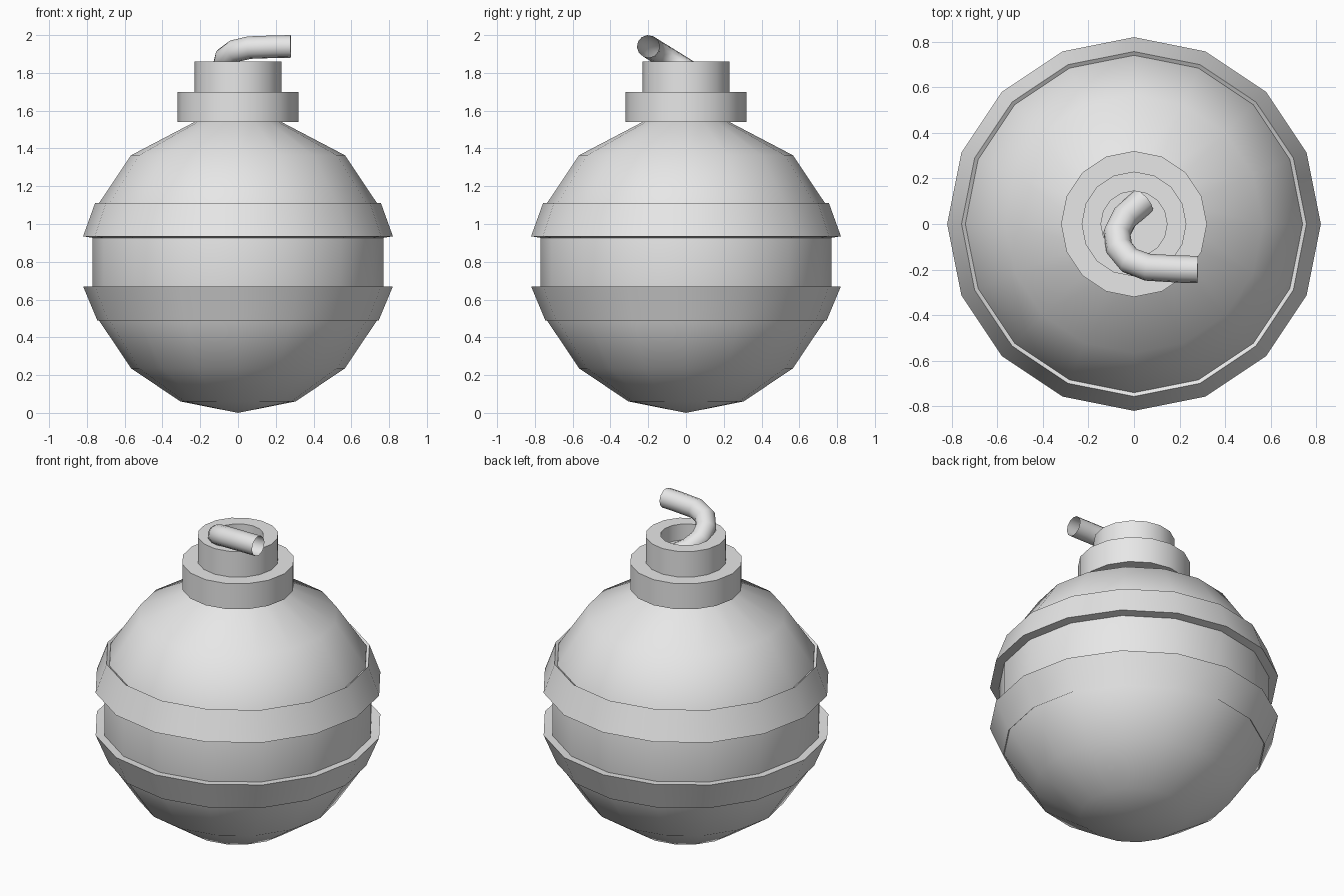
import bpy
import bmesh
from math import cos, sin, pi, radians

SIDES = 16

cube = bpy.data.objects.get("Cube")
if cube:
    bpy.data.objects.remove(cube, do_unlink=True)

grey = bpy.data.materials.new("light_grey")
grey.use_nodes = True
colour = (0.8, 0.8, 0.8, 1)
grey.diffuse_color = colour
grey.node_tree.nodes["Principled BSDF"].inputs["Base Color"].default_value = colour


def finish(obj, angle):
    """Smooth the part and keep its hard edges."""
    bpy.ops.object.select_all(action="DESELECT")
    obj.select_set(True)
    bpy.context.view_layer.objects.active = obj
    bpy.ops.object.shade_smooth_by_angle(angle=radians(angle))


def lathe(name, profile, closed=False, angle=35):
    """Spin a (radius, height) profile, listed bottom to top on the outside."""
    bm = bmesh.new()
    rings = []
    for r, z in profile:
        turn = [2 * pi * i / SIDES for i in range(SIDES)]
        rings.append([bm.verts.new((r * cos(a), r * sin(a), z)) for a in turn])
    pairs = list(zip(rings, rings[1:]))
    if closed:
        pairs.append((rings[-1], rings[0]))
    for low, high in pairs:
        for i in range(SIDES):
            j = (i + 1) % SIDES
            bm.faces.new((low[i], low[j], high[j], high[i]))
    bmesh.ops.remove_doubles(bm, verts=bm.verts, dist=0.0001)
    mesh = bpy.data.meshes.new(name)
    bm.to_mesh(mesh)
    bm.free()
    mesh.materials.append(grey)
    obj = bpy.data.objects.new(name, mesh)
    bpy.context.collection.objects.link(obj)
    finish(obj, angle)
    return obj


# Round shell with a straight recessed waist
lathe("body", [(0, 0), (0.306, 0.061), (0.566, 0.236), (0.739, 0.494),
               (0.77, 0.65), (0.77, 0.95), (0.739, 1.106),
               (0.566, 1.364), (0.23, 1.54)])

# Flared bands above and below the waist
lathe("upper_band", [(0.76, 0.925), (0.82, 0.935), (0.757, 1.11), (0.735, 1.095)],
      closed=True)
lathe("lower_band", [(0.735, 0.5), (0.745, 0.49), (0.82, 0.67), (0.76, 0.665)],
      closed=True)

# Stepped neck with a fuse hole
lathe("collar", [(0.2, 1.54), (0.32, 1.54), (0.32, 1.7), (0.2, 1.7)])
lathe("neck", [(0.23, 1.7), (0.23, 1.86), (0.145, 1.86), (0.145, 1.76), (0, 1.76)])

# Hooked open tube, lying in a plane that rises to the front
path = [(0.04, 0.10), (-0.04, 0.03), (-0.075, -0.04), (-0.065, -0.105),
        (-0.02, -0.16), (0.06, -0.19), (0.2, -0.198), (0.28, -0.2)]
curve = bpy.data.curves.new("fuse", "CURVE")
curve.dimensions = "3D"
curve.bevel_depth = 0.06
curve.bevel_resolution = 4
spline = curve.splines.new("POLY")
spline.points.add(len(path) - 1)
for point, (x, y) in zip(spline.points, path):
    point.co = (x, y, 1.94 - 0.62 * (y + 0.2), 1)
curve.materials.append(grey)
fuse = bpy.data.objects.new("fuse", curve)
bpy.context.collection.objects.link(fuse)
bpy.ops.object.select_all(action="DESELECT")
fuse.select_set(True)
bpy.context.view_layer.objects.active = fuse
bpy.ops.object.convert(target="MESH")
finish(bpy.context.view_layer.objects.active, 50)
